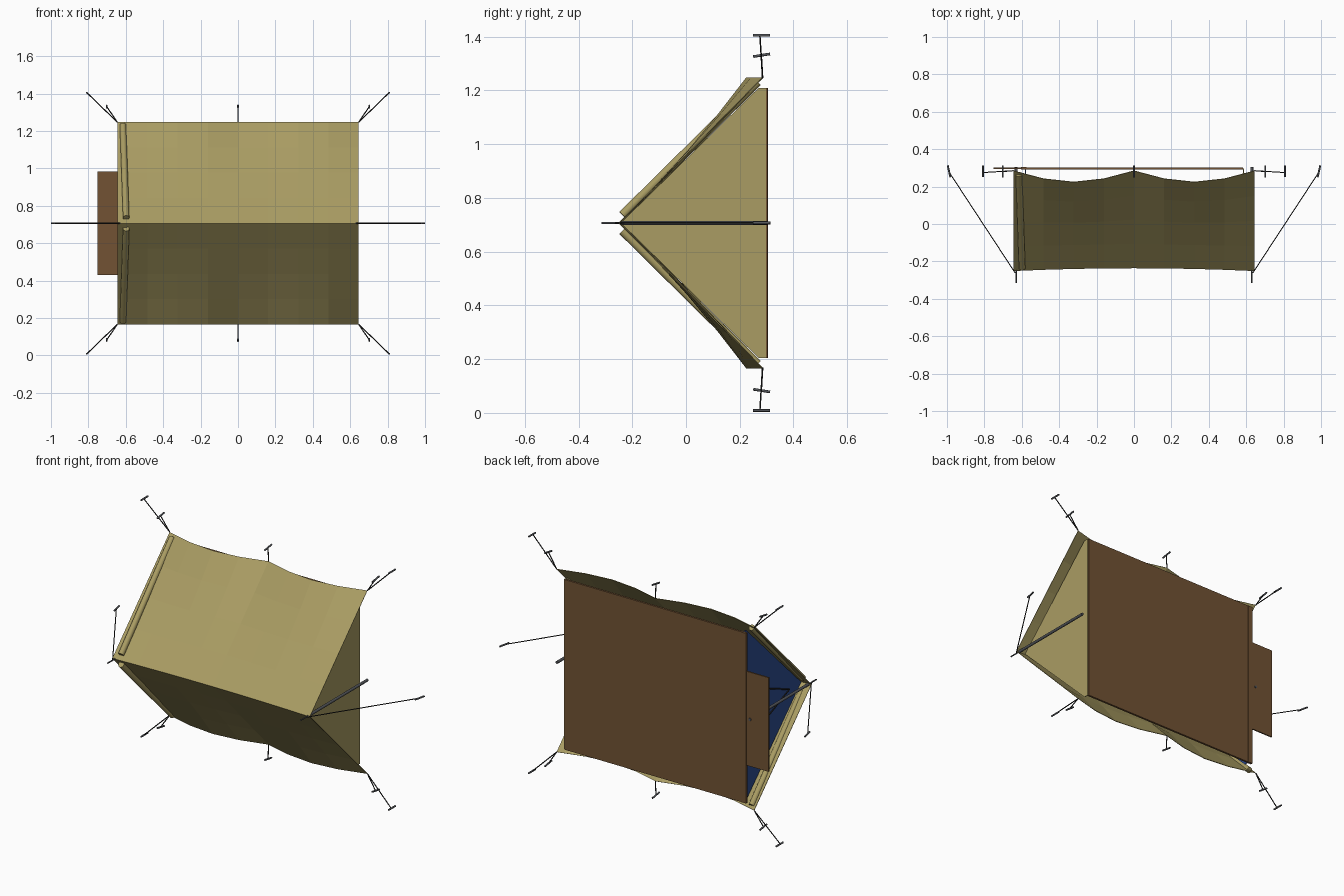
import bpy, bmesh, math
from mathutils import Vector

if "Cube" in bpy.data.objects:
    bpy.data.objects.remove(bpy.data.objects["Cube"])

ZC = 0.707            # height of the ridge (the tent lies with its floor facing +y)
HX, HZ = 0.645, 0.54  # half length, half width of the roof


def material(name, rgb):
    m = bpy.data.materials.new(name)
    m.diffuse_color = (*rgb, 1)
    m.use_nodes = True
    m.node_tree.nodes["Principled BSDF"].inputs["Base Color"].default_value = m.diffuse_color
    return m


CANVAS = material("tan canvas", (0.40, 0.335, 0.125))
BROWN = material("brown groundsheet", (0.168, 0.086, 0.034))
BLUE = material("blue door lining", (0.027, 0.075, 0.29))
METAL = material("dark grey metal", (0.085, 0.09, 0.10))
ROPE = material("black rope", (0.02, 0.02, 0.02))


def finish(name, bm, mat):
    bmesh.ops.recalc_face_normals(bm, faces=bm.faces)
    me = bpy.data.meshes.new(name)
    bm.to_mesh(me)
    bm.free()
    me.materials.append(mat)
    ob = bpy.data.objects.new(name, me)
    bpy.context.collection.objects.link(ob)
    return ob


def rod(name, a, b, r, mat, sides=6):
    a, b = Vector(a), Vector(b)
    bm = bmesh.new()
    bmesh.ops.create_cone(bm, cap_ends=True, segments=sides, radius1=r, radius2=r,
                          depth=(b - a).length)
    for f in bm.faces:
        f.smooth = sides > 8 and len(f.verts) == 4
    ob = finish(name, bm, mat)
    ob.location = (a + b) / 2
    ob.rotation_euler = (b - a).to_track_quat('Z', 'Y').to_euler()
    return ob


def slab(name, lo, hi, mat):
    bm = bmesh.new()
    bmesh.ops.create_cube(bm, size=1)
    for v in bm.verts:
        v.co = [l + (c + 0.5) * (h - l) for l, c, h in zip(lo, v.co, hi)]
    return finish(name, bm, mat)


def end_wall(name, x, mat):
    bm = bmesh.new()
    rows = []
    for px in (x - 0.002, x + 0.002):
        rows.append([bm.verts.new(p) for p in
                     ((px, -0.243, ZC), (px, 0.27, ZC + 0.502), (px, 0.298, ZC + 0.502),
                      (px, 0.298, ZC - 0.502), (px, 0.27, ZC - 0.502))])
        bm.faces.new(rows[-1])
    for i in range(5):
        j = (i + 1) % 5
        bm.faces.new((rows[0][i], rows[0][j], rows[1][j], rows[1][i]))
    return finish(name, bm, mat)


# Roof canvas: sagging ridge, scalloped eaves
NX, NS = 8, 4
bm = bmesh.new()
grid = []
for i in range(NX + 1):
    x = HX * (2 * i / NX - 1)
    ridge = -0.25 + 0.015 * (1 - (x / HX) ** 2)
    row = []
    for j in range(-NS, NS + 1):
        s = abs(j) / NS
        y = ridge + (0.285 - ridge) * s - 0.06 * abs(math.sin(math.pi * x / HX)) * s * s
        row.append(bm.verts.new((x, y, ZC + HZ * j / NS)))
    grid.append(row)
for i in range(NX):
    for j in range(2 * NS):
        bm.faces.new((grid[i][j], grid[i + 1][j], grid[i + 1][j + 1], grid[i][j + 1]))
roof = finish("roof_canvas", bm, CANVAS)
sol = roof.modifiers.new("thickness", 'SOLIDIFY')
sol.thickness = 0.003
sol.offset = 0

# Floor, door sill, door mat and end walls
slab("groundsheet", (-0.575, 0.291, ZC - 0.502), (0.582, 0.303, ZC + 0.502), BROWN)
slab("door_sill", (-0.605, 0.291, ZC - 0.502), (-0.575, 0.305, ZC + 0.502), BROWN)
slab("door_mat", (-0.75, 0.294, 0.43), (-0.6, 0.302, 0.985), BROWN)
end_wall("rear_wall", 0.585, CANVAS)
end_wall("door_panel", -0.58, BLUE)

# Poles and ridge guy lines at both ends
for tag, sx in (("rear", 1), ("front", -1)):
    rod(tag + "_pole", (sx * 0.63, -0.24, ZC), (sx * 0.63, 0.306, ZC), 0.008, METAL, 16)
    rod(tag + "_pole_spike", (sx * 0.63, -0.315, ZC), (sx * 0.63, -0.23, ZC), 0.004, METAL, 12)
    rod(tag + "_guy_line", (sx * 0.635, -0.262, ZC), (sx * 0.985, 0.272, ZC), 0.003, ROPE)
    rod(tag + "_guy_peg", (sx * 0.982, 0.25, ZC), (sx * 0.996, 0.314, ZC), 0.005, METAL, 12)

# Rolled door flaps, door zips and eave lines with pegs, above and below the ridge
for tag, s in (("upper", 1), ("lower", -1)):
    rod(tag + "_rolled_flap", (-0.615, 0.266, ZC + s * 0.525),
        (-0.598, -0.236, ZC + s * 0.029), 0.017, CANVAS, 16)
    rod(tag + "_door_zip", (-0.584, -0.13, ZC), (-0.584, 0.065, ZC + s * 0.08), 0.004, ROPE)
    for sx in (-1, 0, 1):
        corner = (sx * HX, 0.285, ZC + s * HZ)
        ends = [(sx * 0.702, 0.28, ZC + s * 0.624)]
        if sx:
            ends.append((sx * 0.808, 0.275, ZC + s * 0.698))
        for k, e in enumerate(ends):
            tilt = 0.005 * s * (1 - k)
            rod(tag + "_eave_line", corner, e, 0.003, ROPE)
            rod(tag + "_eave_peg", (e[0], 0.25, e[2] - tilt), (e[0], 0.313, e[2] + tilt),
                0.005, METAL, 12)
